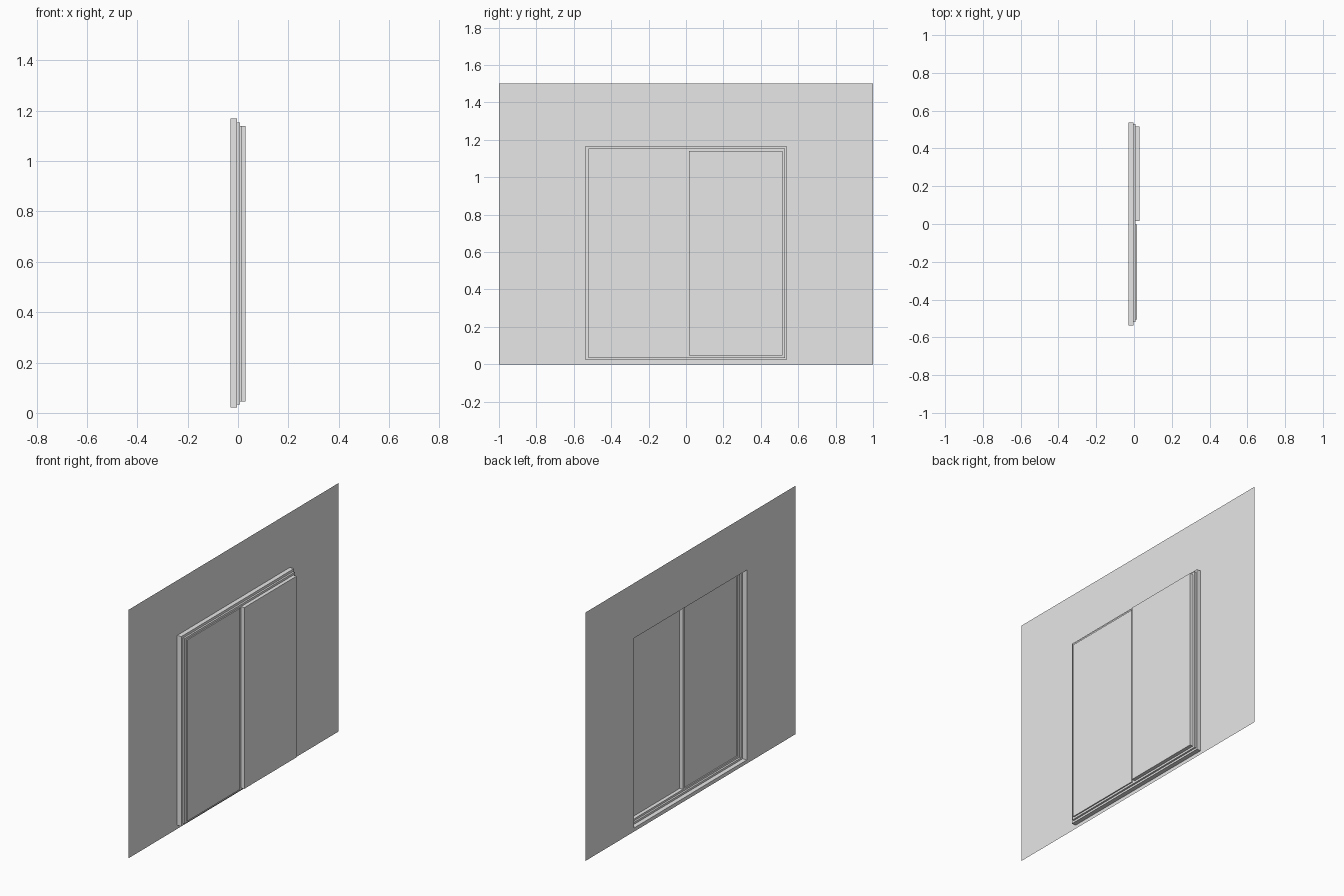
import bpy, bmesh

cube = bpy.data.objects.get("Cube")
if cube:
    bpy.data.objects.remove(cube, do_unlink=True)

# One plain grey for everything
grey = bpy.data.materials.new("plain_grey")
grey.use_nodes = True
colour = (0.8, 0.8, 0.8, 1)
grey.diffuse_color = colour
grey.node_tree.nodes["Principled BSDF"].inputs["Base Color"].default_value = colour


def stepped_sheet(name, outlines, cap=False):
    """Join rectangles (x, y0, y1, z0, z1) from outside in, optionally closing the last."""
    bm = bmesh.new()
    loops = []
    for x, y0, y1, z0, z1 in outlines:
        corners = ((y0, z0), (y1, z0), (y1, z1), (y0, z1))
        loops.append([bm.verts.new((x, y, z)) for y, z in corners])
    for a, b in zip(loops, loops[1:]):
        for i in range(4):
            j = (i + 1) % 4
            bm.faces.new((a[i], a[j], b[j], b[i]))
    if cap:
        bm.faces.new(loops[-1])
    mesh = bpy.data.meshes.new(name)
    bm.to_mesh(mesh)
    bm.free()
    mesh.materials.append(grey)
    obj = bpy.data.objects.new(name, mesh)
    bpy.context.collection.objects.link(obj)
    return obj


# Depths of the layers
wall_x, frame_x, track_x = -0.03, -0.003, 0.008
opening = (-0.537, 0.537, 0.022, 1.168)
track = (-0.52, 0.53, 0.034, 1.153)
middle = 0.007

# Wall with its opening
stepped_sheet("wall", [(wall_x, -1, 1, 0, 1.5), (wall_x, *opening)])

# Stepped frame standing out from the wall
stepped_sheet("window_frame", [(wall_x, *opening), (frame_x, *opening),
                               (frame_x, *track), (track_x, *track)])

# Two sliding panels, each raised from its half of the track
panels = (("rear_sliding_panel", middle, track[1], 0.017, 0.517, 0.03),
          ("front_sliding_panel", track[0], middle, -0.505, -0.003, 0.015))
for name, half_a, half_b, y0, y1, depth in panels:
    rim = (y0, y1, 0.046, 1.14)
    stepped_sheet(name, [(track_x, half_a, half_b, *track[2:]),
                         (track_x, *rim), (depth, *rim)], cap=True)
